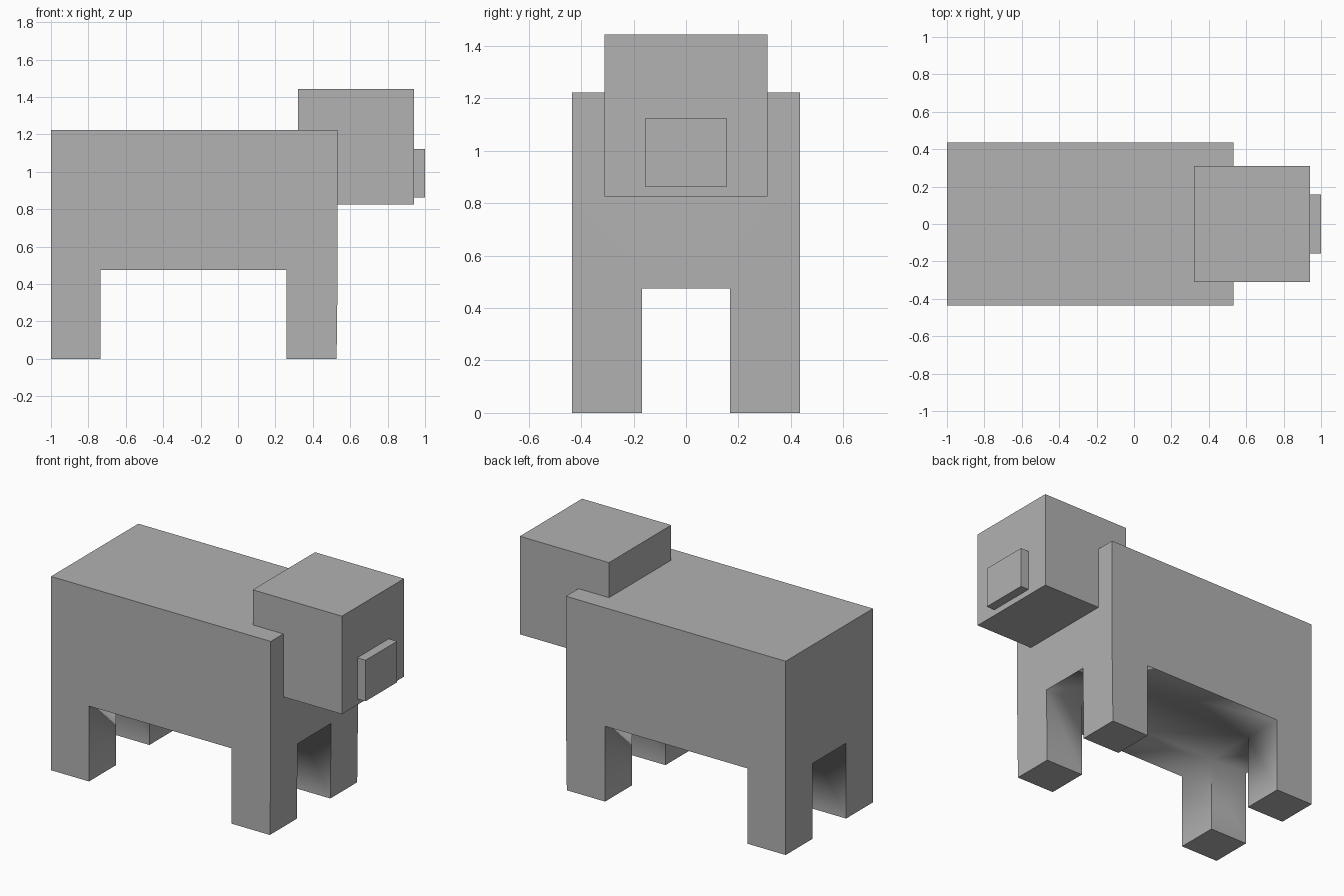
import bpy
import bmesh
from mathutils import Vector, Matrix

cube = bpy.data.objects.get("Cube")
if cube:
    bpy.data.objects.remove(cube, do_unlink=True)

# One plain grey for the whole animal
grey = bpy.data.materials.new("grey")
grey.use_nodes = True
colour = (0.445, 0.445, 0.445, 1)
grey.diffuse_color = colour
grey.node_tree.nodes["Principled BSDF"].inputs["Base Color"].default_value = colour


def box_mesh(low, high):
    """Return a bmesh box spanning two opposite corners."""
    low, high = Vector(low), Vector(high)
    bm = bmesh.new()
    matrix = Matrix.Translation((low + high) / 2) @ Matrix.Diagonal((*(high - low), 1))
    bmesh.ops.create_cube(bm, size=1, matrix=matrix)
    return bm


def finish(bm, name):
    """Turn a bmesh into a named, coloured object."""
    mesh = bpy.data.meshes.new(name)
    bm.to_mesh(mesh)
    bm.free()
    mesh.materials.append(grey)
    obj = bpy.data.objects.new(name, mesh)
    bpy.context.collection.objects.link(obj)


# Body block, cut so that each bottom corner becomes the root of a leg
BACK_LEG, FRONT_LEG, GAP, BELLY = -0.735, 0.26, 0.167, 0.475
body = box_mesh((-1, -0.435, BELLY), (0.533, 0.435, 1.222))
cuts = [((x, 0, 0), (1, 0, 0)) for x in (BACK_LEG, FRONT_LEG)]
cuts += [((0, y, 0), (0, 1, 0)) for y in (-GAP, GAP)]
for point, normal in cuts:
    bmesh.ops.bisect_plane(body, geom=body.verts[:] + body.edges[:] + body.faces[:],
                           plane_co=point, plane_no=normal)

# Legs pulled down from the four corners, each replacing its corner face
corners = []
for face in body.faces:
    c = face.calc_center_median()
    if face.normal.z < -0.9 and abs(c.y) > GAP and not BACK_LEG < c.x < FRONT_LEG:
        corners.append(face)
feet = bmesh.ops.extrude_discrete_faces(body, faces=corners)["faces"]
for foot in feet:
    for vert in foot.verts:
        vert.co.z = 0
        if vert.co.x > 0.5:
            vert.co.x = 0.527  # slight taper of the front legs

# Crisp outer edges, soft shading where the legs run into the belly
bmesh.ops.recalc_face_normals(body, faces=body.faces[:])
for face in body.faces:
    face.smooth = True
for edge in body.edges:
    edge.smooth = edge.calc_face_angle_signed(0) < 0.5
finish(body, "body_and_legs")

# Head and muzzle
finish(box_mesh((0.32, -0.31, 0.825), (0.942, 0.31, 1.443)), "head")
finish(box_mesh((0.9, -0.157, 0.863), (1, 0.157, 1.122)), "muzzle")
